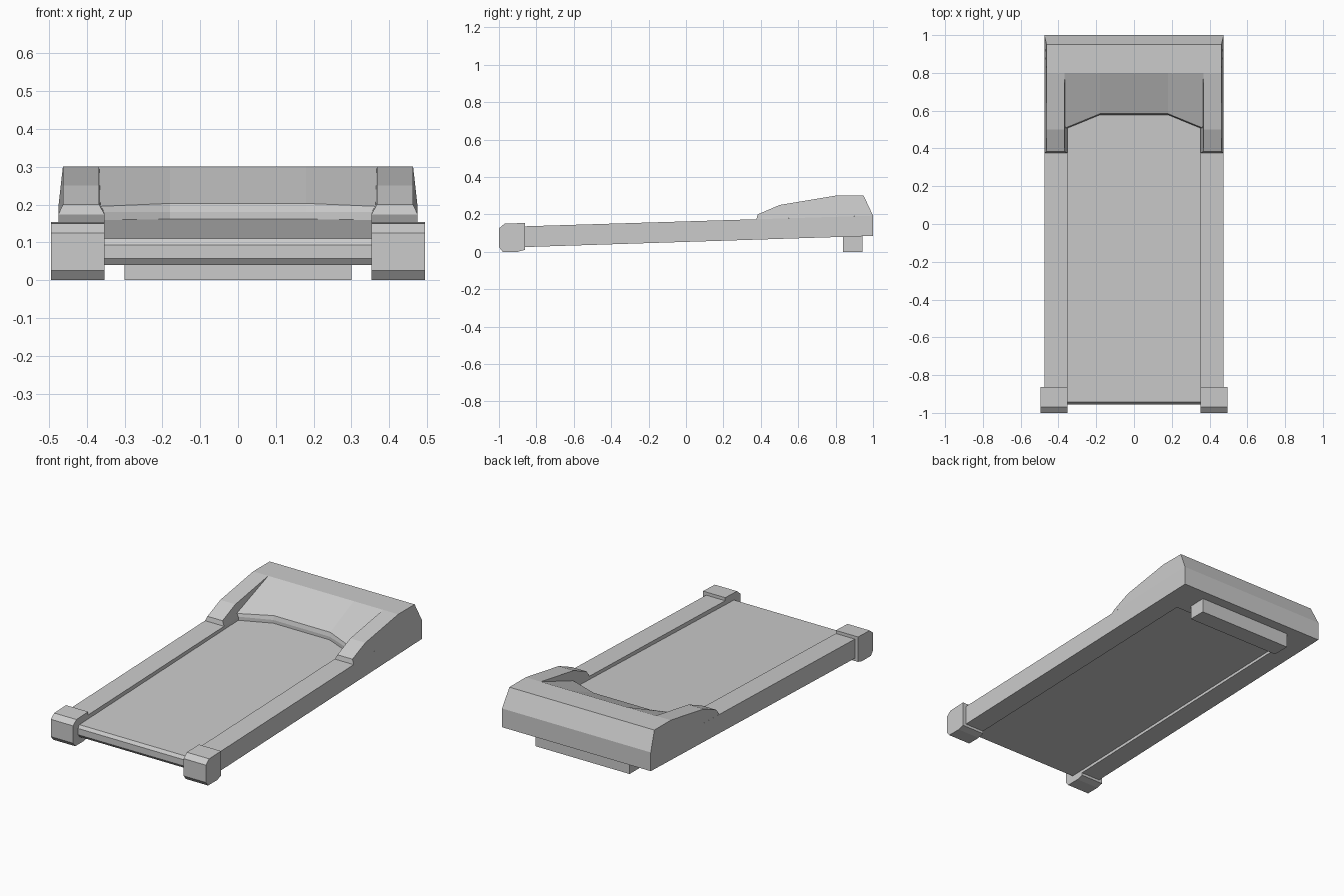
import bpy, bmesh

if "Cube" in bpy.data.objects:
    bpy.data.objects.remove(bpy.data.objects["Cube"])


def loft(name, sections):
    """Skin matching closed point loops and cap both ends."""
    bm = bmesh.new()
    rings = [[bm.verts.new(p) for p in s] for s in sections]
    n = len(rings[0])
    for a, b in zip(rings, rings[1:]):
        for i in range(n):
            j = (i + 1) % n
            bm.faces.new((a[i], a[j], b[j], b[i]))
    bm.faces.new(rings[0])
    bm.faces.new(rings[-1])
    bmesh.ops.recalc_face_normals(bm, faces=bm.faces)
    mesh = bpy.data.meshes.new(name)
    bm.to_mesh(mesh)
    bm.free()
    ob = bpy.data.objects.new(name, mesh)
    bpy.context.collection.objects.link(ob)
    return ob


def prism(name, profile, x0, x1):
    """Extrude a (y, z) profile along x."""
    return loft(name, [[(x, y, z) for y, z in profile] for x in (x0, x1)])


INNER, OUTER = 0.353, 0.475

rail = [(-0.93, 0.023), (1, 0.085), (1, 0.193), (-0.93, 0.134)]
cap = [(-1, 0.025), (-0.98, 0), (-0.9, 0), (-0.862, 0.01),
       (-0.862, 0.154), (-0.97, 0.15), (-1, 0.125)]
arm_base = {0, 5}
arm = [(0.377, 0.174), (0.383, 0.2), (0.5, 0.25),
       (0.8, 0.3), (0.95, 0.3), (1, 0.193)]

for side, s in (("left", -1), ("right", 1)):
    # side rails and rear end caps
    prism(side + "_rail", rail, s * INNER, s * OUTER)
    prism(side + "_end_cap", cap, s * INNER, s * 0.495)
    # tapered hood arms standing on the rails
    loft(side + "_hood_arm", [
        [(s * (base if i in arm_base else top), y, z)
         for i, (y, z) in enumerate(arm)]
        for base, top in ((INNER, 0.367), (OUTER, 0.463))])

# running belt with chamfered end
prism("running_belt",
      [(-0.955, 0.057), (-0.942, 0.04), (0.8, 0.095), (0.8, 0.169),
       (-0.942, 0.11), (-0.955, 0.093)], -INNER, INNER)

# upper motor hood with angled front lip
sections = []
for x, front, lip in ((-0.37, 0.5, 0.195), (-0.18, 0.578, 0.203),
                      (0.18, 0.578, 0.203), (0.37, 0.5, 0.195)):
    prof = [(front, 0.15), (front, 0.18), (front + 0.006, lip), (0.8, 0.3),
            (0.95, 0.3), (1, 0.193), (1, 0.15)]
    sections.append([(x, y, z) for y, z in prof])
loft("motor_hood", sections)

# lower motor housing and front foot
prism("motor_housing", [(0.785, 0.078), (1, 0.085), (1, 0.16), (0.785, 0.16)],
      -INNER, INNER)
prism("front_foot", [(0.84, 0), (0.943, 0), (0.943, 0.1), (0.84, 0.1)],
      -0.3, 0.3)
